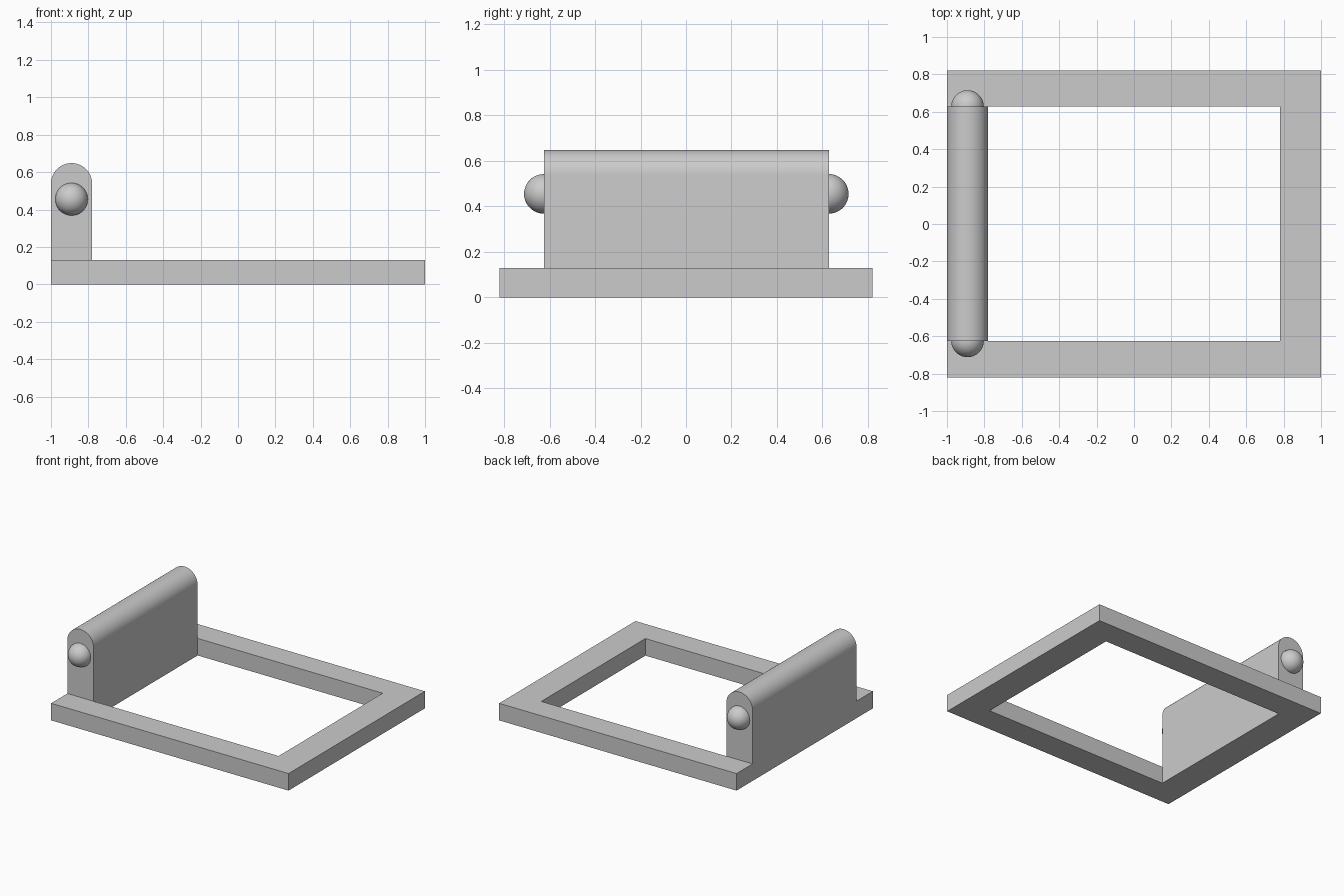
import bpy, bmesh, math
from mathutils import Matrix

if "Cube" in bpy.data.objects:
    bpy.data.objects.remove(bpy.data.objects["Cube"])

grey = bpy.data.materials.new("plain grey")
grey.diffuse_color = (0.6, 0.6, 0.6, 1)
grey.use_nodes = True
grey.node_tree.nodes["Principled BSDF"].inputs["Base Color"].default_value = grey.diffuse_color


def extrude_profile(name, points, direction):
    """Solid made by sweeping a closed outline along a direction."""
    bm = bmesh.new()
    face = bm.faces.new([bm.verts.new(p) for p in points])
    moved = bmesh.ops.extrude_face_region(bm, geom=[face], use_keep_orig=True)["geom"]
    bmesh.ops.translate(bm, vec=direction,
                        verts=[v for v in moved if isinstance(v, bmesh.types.BMVert)])
    bmesh.ops.recalc_face_normals(bm, faces=bm.faces)
    return finish(name, bm)


def finish(name, bm):
    mesh = bpy.data.meshes.new(name)
    bm.to_mesh(mesh)
    bm.free()
    mesh.materials.append(grey)
    obj = bpy.data.objects.new(name, mesh)
    bpy.context.collection.objects.link(obj)
    bpy.ops.object.select_all(action='DESELECT')
    obj.select_set(True)
    bpy.context.view_layer.objects.active = obj
    bpy.ops.object.shade_smooth_by_angle(angle=math.radians(30))
    return obj


inner_x, outer_y, y0, y1 = 0.78, 0.82, -0.625, 0.628
radius = (1 - inner_x) / 2
mid_x = -1 + radius

# Base frame: three bars, its open left side is closed by the wall
outline = [(-1, -outer_y), (1, -outer_y), (1, outer_y), (-1, outer_y),
           (-1, y1), (inner_x, y1), (inner_x, y0), (-1, y0)]
extrude_profile("base_frame", [(x, y, 0) for x, y in outline], (0, 0, 0.13))

# Upright wall with a rounded top, flush with the frame's left side
arc_z, steps = 0.648 - radius, 32
arch = [(-1, y0, 0), (-inner_x, y0, 0)]
arch += [(mid_x + radius * math.cos(math.pi * i / steps), y0,
          arc_z + radius * math.sin(math.pi * i / steps)) for i in range(steps + 1)]
extrude_profile("upright_wall", arch, (0, y1 - y0, 0))

# Round knobs half sunk into the wall ends
for name, y in (("front_knob", y0), ("back_knob", y1)):
    bm = bmesh.new()
    bmesh.ops.create_uvsphere(bm, u_segments=48, v_segments=24, radius=0.087,
                              matrix=Matrix.Translation((mid_x, y, 0.455)))
    finish(name, bm)
